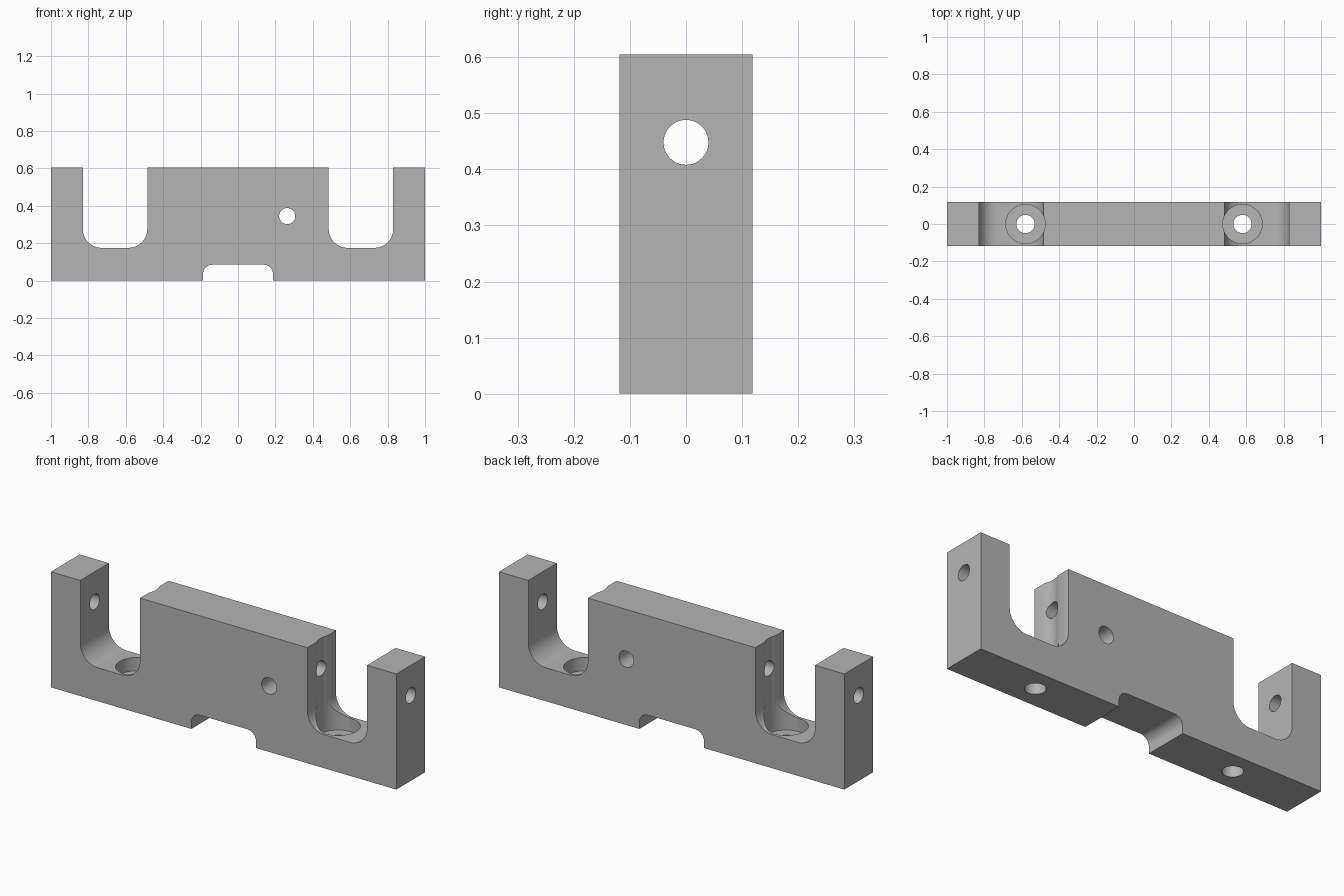
import bpy, bmesh, math
from mathutils import Matrix, Vector

if "Cube" in bpy.data.objects:
    bpy.data.objects.remove(bpy.data.objects["Cube"], do_unlink=True)

HALF_DEPTH, HEIGHT = 0.1185, 0.605

grey = bpy.data.materials.new("machined grey")
grey.use_nodes = True
colour = (0.46, 0.46, 0.46, 1)
grey.diffuse_color = colour
grey.node_tree.nodes["Principled BSDF"].inputs["Base Color"].default_value = colour


def finish(name, bm):
    bmesh.ops.recalc_face_normals(bm, faces=bm.faces)
    mesh = bpy.data.meshes.new(name)
    bm.to_mesh(mesh)
    bm.free()
    mesh.materials.append(grey)
    obj = bpy.data.objects.new(name, mesh)
    bpy.context.collection.objects.link(obj)
    return obj


def fillet(x, z, radius, start, steps=12):
    """Quarter arc, turning clockwise by 90 degrees from the start angle."""
    return [(x + radius * math.cos(a), z + radius * math.sin(a))
            for a in (math.radians(start - 90 * i / steps) for i in range(steps + 1))]


def drill(name, axis, centre, radius, length):
    bm = bmesh.new()
    turn = Vector((0, 0, 1)).rotation_difference(Vector(axis)).to_matrix().to_4x4()
    bmesh.ops.create_cone(bm, cap_ends=True, segments=64, radius1=radius, radius2=radius,
                          depth=length, matrix=Matrix.Translation(centre) @ turn)
    obj = finish(name, bm)
    obj.hide_render = True
    return obj


# Right half of the outline, from the bottom notch round to the top centre
slot_in, slot_out, slot_floor, r = 0.485, 0.83, 0.175, 0.10
notch, notch_top, nr = 0.187, 0.085, 0.05
half = fillet(notch - nr, notch_top - nr, nr, 90)
half += [(notch, 0), (1, 0), (1, HEIGHT), (slot_out, HEIGHT)]
half += fillet(slot_out - r, slot_floor + r, r, 0)
half += fillet(slot_in + r, slot_floor + r, r, 270)
half += [(slot_in, HEIGHT)]
outline = half + [(-x, z) for x, z in reversed(half)]

# Body: outline extruded through its depth
bm = bmesh.new()
face = bm.faces.new([bm.verts.new((x, -HALF_DEPTH, z)) for x, z in outline])
extruded = bmesh.ops.extrude_face_region(bm, geom=[face])["geom"]
bmesh.ops.translate(bm, vec=(0, 2 * HALF_DEPTH, 0),
                    verts=[v for v in extruded if isinstance(v, bmesh.types.BMVert)])
body = finish("bracket_body", bm)

# Cross pin hole, front hole, and a counterbored screw hole in each slot
cutters = [drill("cross_hole_cutter", (1, 0, 0), (0, 0, 0.448), 0.04, 3),
           drill("front_hole_cutter", (0, 1, 0), (0.263, 0, 0.345), 0.043, 1)]
bore_floor = 0.105
for side in (-1, 1):
    cutters.append(drill("counterbore_cutter", (0, 0, 1),
                         (side * 0.58, 0, bore_floor + 0.5), 0.105, 1))
    cutters.append(drill("screw_hole_cutter", (0, 0, 1), (side * 0.58, 0, 0), 0.049, 1))

bpy.ops.object.select_all(action='DESELECT')
body.select_set(True)
bpy.context.view_layer.objects.active = body
for cutter in cutters:
    mod = body.modifiers.new("cut", 'BOOLEAN')
    mod.operation = 'DIFFERENCE'
    mod.solver = 'EXACT'
    mod.object = cutter
    bpy.ops.object.modifier_apply(modifier=mod.name)
    bpy.data.objects.remove(cutter, do_unlink=True)

bpy.ops.object.shade_smooth_by_angle(angle=math.radians(30))
